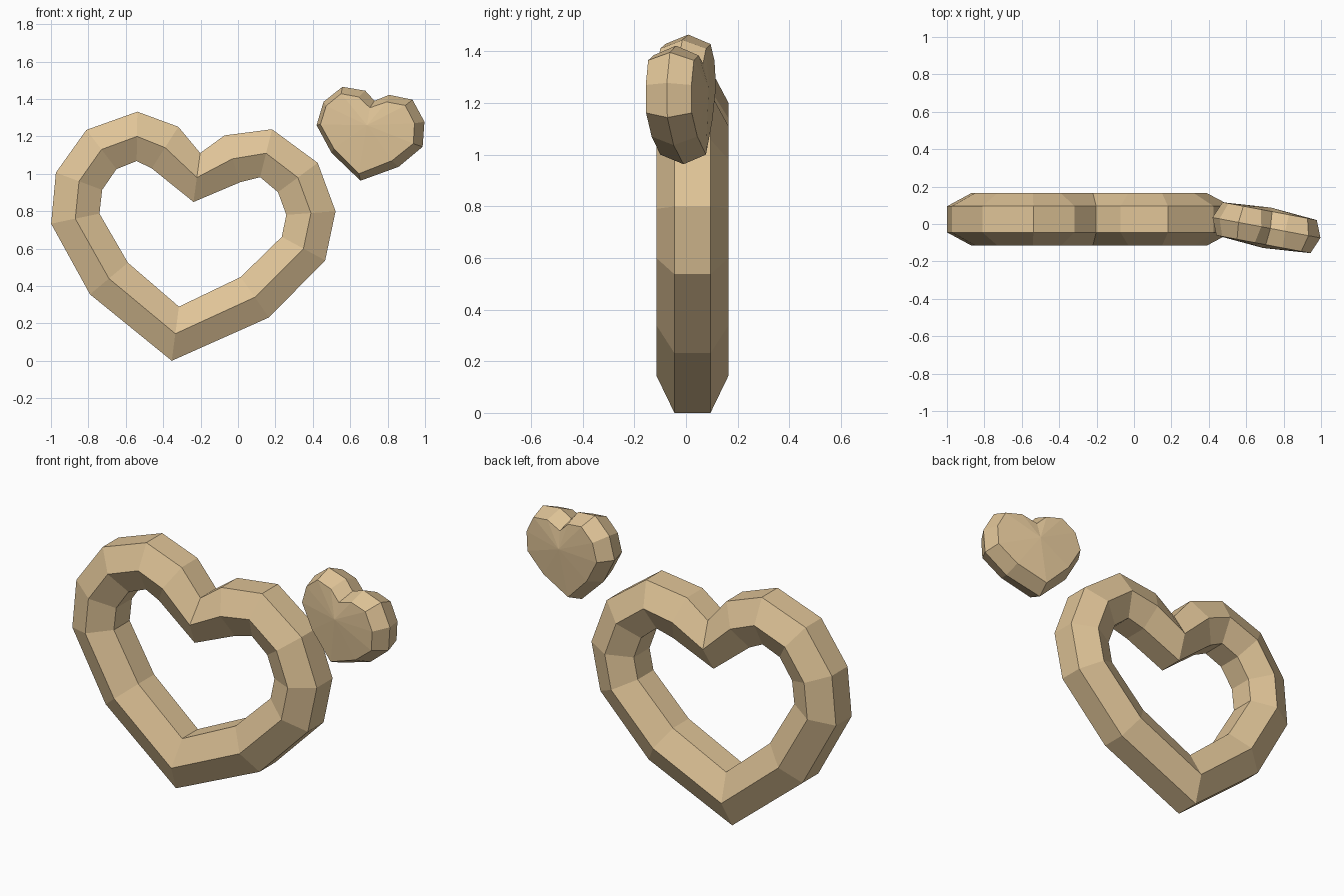
import bpy, bmesh
from mathutils import Vector

cube = bpy.data.objects.get("Cube")
if cube:
    bpy.data.objects.remove(cube)

# One warm tan for everything
tan = bpy.data.materials.new("warm_tan")
tan.use_nodes = True
tan.diffuse_color = (0.74, 0.55, 0.31, 1)
tan.node_tree.nodes["Principled BSDF"].inputs["Base Color"].default_value = tan.diffuse_color


def outward_normals(path):
    """Bisector direction at each corner of a closed clockwise outline."""
    result = []
    for i, p in enumerate(path):
        before = (p - path[i - 1]).normalized()
        after = (path[(i + 1) % len(path)] - p).normalized()
        t = (before + after).normalized()
        result.append(Vector((-t.y, t.x)))
    return result


def add_loop(bm, path, widths, y):
    """Vertices of the outline pushed outward by widths, at depth y."""
    moved = [p + n * w for p, n, w in zip(path, outward_normals(path), widths)]
    return [bm.verts.new((p.x, y, p.y)) for p in moved]


def bridge(bm, a, b):
    for i in range(len(a)):
        j = (i + 1) % len(a)
        bm.faces.new((a[i], a[j], b[j], b[i]))


def finish(bm, name):
    bmesh.ops.recalc_face_normals(bm, faces=bm.faces)
    mesh = bpy.data.meshes.new(name)
    bm.to_mesh(mesh)
    bm.free()
    mesh.materials.append(tan)
    obj = bpy.data.objects.new(name, mesh)
    bpy.context.collection.objects.link(obj)
    return obj


# Large open heart: hexagonal tube swept round a tilted outline
ring_path = [Vector(p) for p in (
    (-.87, .76), (-.85, .96), (-.73, 1.13), (-.54, 1.2), (-.39, 1.14),
    (-.22, .98), (-.03, 1.08), (.15, 1.11), (.32, .98), (.39, .79),
    (.35, .6), (.09, .34), (-.335, .145), (-.69, .44))]
tip = min(range(len(ring_path)), key=lambda i: ring_path[i].y)
tube = [.146 if i == tip else .132 for i in range(len(ring_path))]
section = [(1, -.07), (0, -.14), (-1, -.07), (-1, .07), (0, .14), (1, .07)]
bm = bmesh.new()
loops = [add_loop(bm, ring_path, [w * side for w in tube], y) for side, y in section]
for i, loop in enumerate(loops):
    bridge(bm, loops[i - 1], loop)
finish(bm, "open_heart_ring").location = (0, .025, 0)

# Small solid heart: ridged rim with gently domed faces
small_path = [Vector(p) for p in (
    (-.295, .03), (-.257, .155), (-.154, .235), (-.03, .214), (.02, .16),
    (.1, .192), (.227, .166), (.292, .048), (.282, -.086), (.151, -.193),
    (-.056, -.267), (-.214, -.118))]
count = len(small_path)
bm = bmesh.new()
ridge = add_loop(bm, small_path, [0] * count, 0)
for side in (-1, 1):
    face_edge = add_loop(bm, small_path, [-.038] * count, side * .09)
    bridge(bm, ridge, face_edge)
    centre = bm.verts.new((0, side * .11, .03))
    for i in range(count):
        bm.faces.new((face_edge[i], face_edge[(i + 1) % count], centre))
small = finish(bm, "small_solid_heart")
small.location = (.71, -.02, 1.23)
small.rotation_euler.z = -.187
